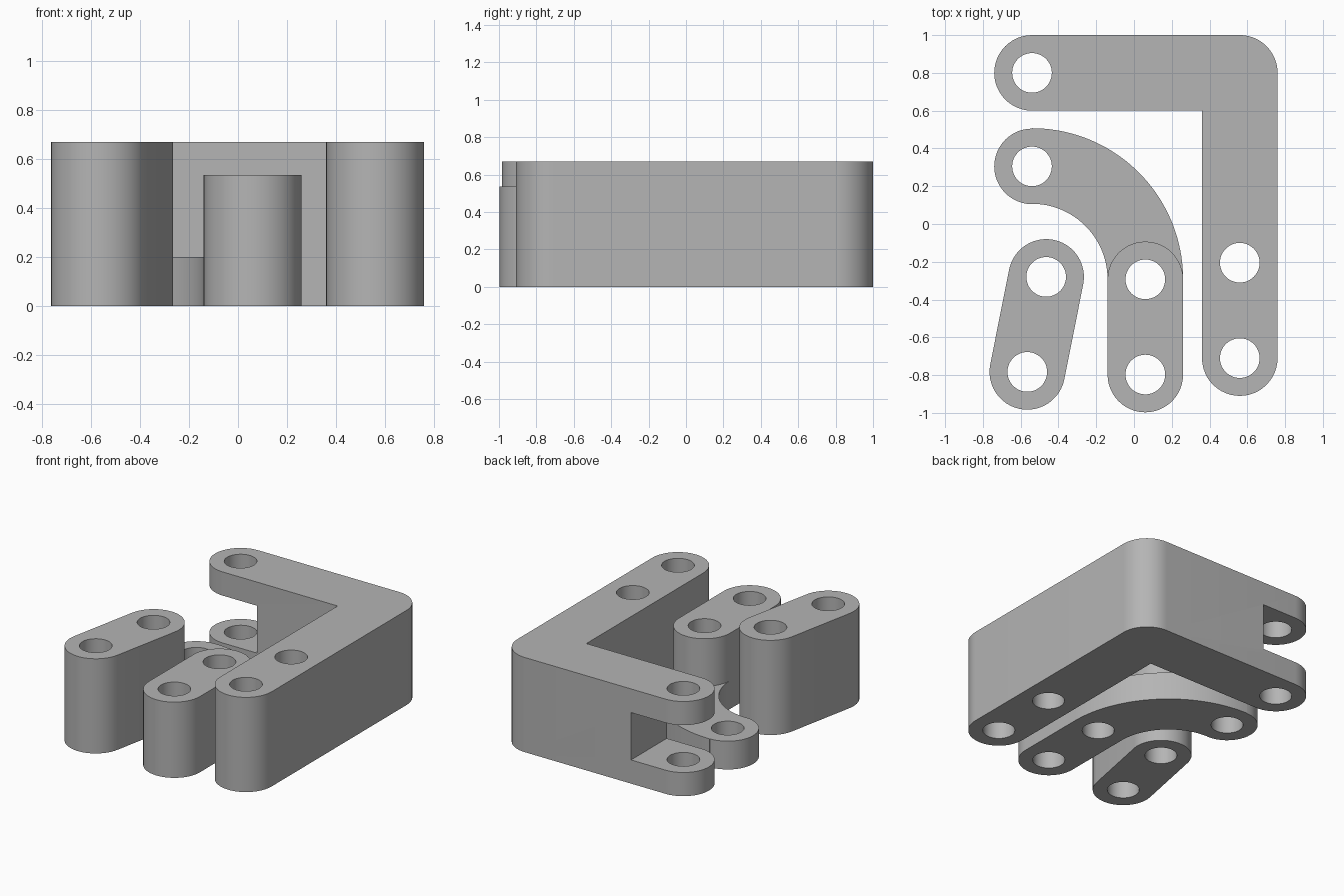
import bpy, bmesh
from math import sin, cos, radians, atan2, degrees

cube = bpy.data.objects.get("Cube")
if cube:
    bpy.data.objects.remove(cube)

HEIGHT = 0.67
ARM_TOP = 0.2
HUB_TOP = 0.536
R = 0.2          # rounded end radius
HOLE = 0.105     # pin hole radius

grey = bpy.data.materials.new("plain grey")
grey.use_nodes = True
COLOUR = (0.46, 0.46, 0.46, 1)
grey.diffuse_color = COLOUR
grey.node_tree.nodes["Principled BSDF"].inputs["Base Color"].default_value = COLOUR


def arc(centre, radius, start, end, steps=24):
    angles = [radians(start + (end - start) * i / steps) for i in range(steps + 1)]
    return [(centre[0] + radius * cos(a), centre[1] + radius * sin(a)) for a in angles]


def capsule(a, b):
    """Outline with a round end about each of two points."""
    turn = degrees(atan2(b[1] - a[1], b[0] - a[0]))
    return arc(b, R, turn - 90, turn + 90) + arc(a, R, turn + 90, turn + 270)


def prism(name, outline, bottom, top):
    bm = bmesh.new()
    face = bm.faces.new([bm.verts.new((x, y, bottom)) for x, y in outline])
    side = bmesh.ops.extrude_face_region(bm, geom=[face])
    moved = [v for v in side["geom"] if isinstance(v, bmesh.types.BMVert)]
    bmesh.ops.translate(bm, verts=moved, vec=(0, 0, top - bottom))
    bmesh.ops.remove_doubles(bm, verts=bm.verts, dist=0.0005)
    bmesh.ops.recalc_face_normals(bm, faces=bm.faces)
    mesh = bpy.data.meshes.new(name)
    bm.to_mesh(mesh)
    bm.free()
    mesh.materials.append(grey)
    obj = bpy.data.objects.new(name, mesh)
    bpy.context.collection.objects.link(obj)
    return obj


def combine(obj, other, operation):
    """Apply a boolean and discard the second object."""
    mod = obj.modifiers.new("combine", "BOOLEAN")
    mod.object, mod.operation, mod.solver = other, operation, "EXACT"
    bpy.context.view_layer.update()
    graph = bpy.context.evaluated_depsgraph_get()
    result = bpy.data.meshes.new_from_object(obj.evaluated_get(graph))
    obj.modifiers.clear()
    obj.data = result
    bpy.data.objects.remove(other)


def finish(obj, pins):
    for pin in pins:
        drill = prism("drill", arc(pin, HOLE, 0, 360, 48), -0.1, HEIGHT + 0.1)
        combine(obj, drill, "DIFFERENCE")
    obj.data.shade_smooth()
    obj.data.set_sharp_from_angle(angle=radians(30))


# Corner bracket with a forked end
fork, mid, tip = (-0.54, 0.8), (0.56, -0.205), (0.56, -0.71)
outline = (arc(fork, R, 90, 270) + [(tip[0] - R, fork[1] - R)]
           + arc(tip, R, 180, 360) + arc((tip[0], fork[1]), R, 0, 90))
bracket = prism("corner_bracket", outline, 0, HEIGHT)
slot = prism("slot", [(-0.9, 0.5), (-0.27, 0.5), (-0.27, 1.1), (-0.9, 1.1)],
             HEIGHT / 4, HEIGHT * 3 / 4)
combine(bracket, slot, "DIFFERENCE")
finish(bracket, [fork, mid, tip])

# Curved arm with a tall straight hub
end, joint, foot = (-0.54, 0.305), (0.06, -0.293), (0.06, -0.797)
bend = (end[0], joint[1])
sweep = joint[0] - end[0]
outline = (arc(end, R, 90, 270) + arc(bend, sweep - R, 90, 0)
           + arc(foot, R, 180, 360) + arc(bend, sweep + R, 0, 90, 40))
arm = prism("curved_arm", outline, 0, ARM_TOP)
hub = prism("hub", capsule(foot, joint), ARM_TOP, HUB_TOP)
combine(arm, hub, "UNION")
finish(arm, [end, joint, foot])

# Straight link, slightly turned
low, high = (-0.565, -0.783), (-0.465, -0.28)
link = prism("straight_link", capsule(low, high), 0, HEIGHT)
finish(link, [low, high])
